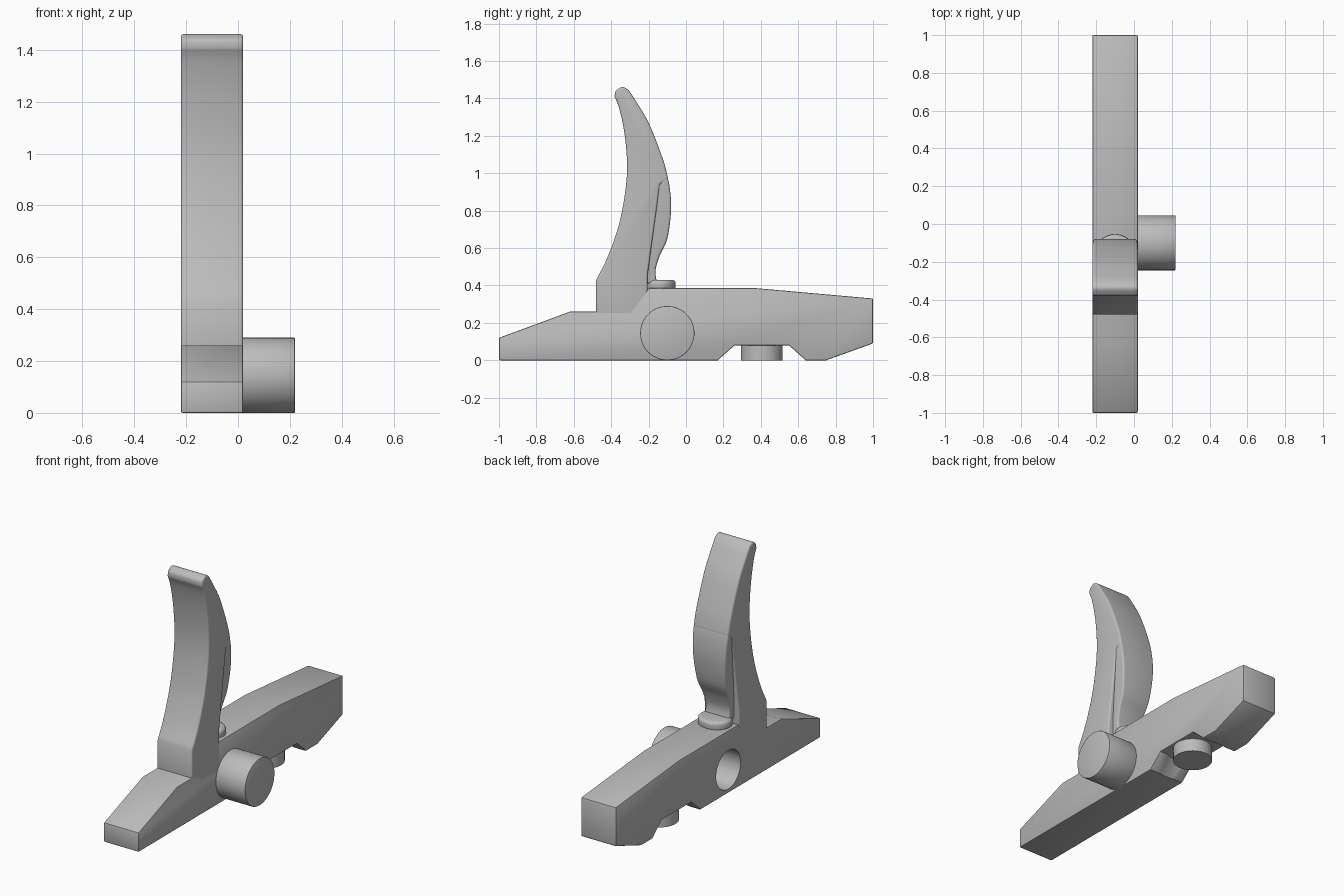
import bpy, bmesh, math
from mathutils import Vector, Matrix

if "Cube" in bpy.data.objects:
    bpy.data.objects.remove(bpy.data.objects["Cube"])

MID, HALF = -0.1, 0.12      # centre and half width of the slab in x

grey = bpy.data.materials.new("plain grey")
grey.use_nodes = True
grey.diffuse_color = (0.5, 0.5, 0.5, 1)
grey.node_tree.nodes["Principled BSDF"].inputs["Base Color"].default_value = (0.5, 0.5, 0.5, 1)


def make(name, bm):
    bmesh.ops.recalc_face_normals(bm, faces=bm.faces)
    mesh = bpy.data.meshes.new(name)
    bm.to_mesh(mesh)
    bm.free()
    mesh.materials.append(grey)
    ob = bpy.data.objects.new(name, mesh)
    bpy.context.collection.objects.link(ob)
    return ob


def slab(name, profile):
    """Extrude a side profile of (y, z) points across the width."""
    bm = bmesh.new()
    face = bm.faces.new([bm.verts.new((MID - HALF, y, z)) for y, z in profile])
    ext = bmesh.ops.extrude_face_region(bm, geom=[face])
    verts = [v for v in ext["geom"] if isinstance(v, bmesh.types.BMVert)]
    bmesh.ops.translate(bm, verts=verts, vec=(2 * HALF, 0, 0))
    return make(name, bm)


def cone(name, r1, r2, depth, centre, sideways=False, stretch=1):
    bm = bmesh.new()
    bmesh.ops.create_cone(bm, cap_ends=True, segments=64, radius1=r1, radius2=r2, depth=depth)
    turn = Matrix.Rotation(math.pi / 2, 4, "Y") if sideways else Matrix.Diagonal((stretch, 1, 1, 1))
    bm.transform(Matrix.Translation(centre) @ turn)
    return make(name, bm)


def spline(points, steps=5):
    """Smooth curve through the points."""
    p = [Vector(q) for q in points]
    p = [2 * p[0] - p[1]] + p + [2 * p[-1] - p[-2]]
    out = []
    for a, b, c, d in zip(p, p[1:], p[2:], p[3:]):
        for i in range(steps):
            t = i / steps
            out.append(0.5 * (2 * b + (c - a) * t + (2 * a - 5 * b + 4 * c - d) * t * t
                              + (3 * b - a - 3 * c + d) * t ** 3))
    return out + [p[-2]]


def activate(ob):
    bpy.ops.object.select_all(action="DESELECT")
    ob.select_set(True)
    bpy.context.view_layer.objects.active = ob


def cut(ob, cutter):
    mod = ob.modifiers.new("cut", "BOOLEAN")
    mod.operation, mod.solver, mod.object = "DIFFERENCE", "EXACT", cutter
    activate(ob)
    bpy.ops.object.modifier_apply(modifier=mod.name)
    bpy.data.objects.remove(cutter)


def finish(ob, width=0, segments=3, angle=40):
    activate(ob)
    if width:
        mod = ob.modifiers.new("rounding", "BEVEL")
        mod.width, mod.segments = width, segments
        mod.limit_method, mod.angle_limit = "ANGLE", math.radians(angle)
        bpy.ops.object.modifier_apply(modifier=mod.name)
    bpy.ops.object.shade_smooth_by_angle(angle=math.radians(32))


# Base bar with chamfered ends and a notch underneath
base = slab("base_bar", [(-1, 0), (-1, .12), (-.62, .26), (-.3, .26), (-.2, .385), (.38, .385),
                         (1, .33), (1, .09), (.75, 0), (.64, 0), (.55, .08), (.26, .08), (.17, 0)])
finish(base, 0.007, 2, 50)
cut(base, cone("recess_cutter", .27, .16, .11, (MID, .405, .025)))
cut(base, cone("socket_cutter", .12, .12, .4, (MID - HALF, -.1, .145), True))
finish(base)

# Side pin and bottom button
finish(cone("side_pin", .145, .145, .22, (.11, -.1, .145), True), 0.004, 2)
finish(cone("bottom_button", .112, .112, .1, (MID, .405, .05)))

# Curved lever: front curve, rounded tip, back curve, straight seam to the foot
front = spline([(-.48, .43), (-.42, .55), (-.36, .72), (-.325, .9), (-.315, 1.05),
                (-.33, 1.22), (-.358, 1.35), (-.382, 1.41)])
tip = spline([(-.378, 1.44), (-.34, 1.461), (-.307, 1.445)], 4)
back = spline([(-.28, 1.405), (-.2, 1.27), (-.125, 1.08), (-.095, .97)])
lever = slab("lever", [(-.48, .2)] + front + tip + back + [(-.14, .94), (-.205, .46), (-.205, .2)])
finish(lever, 0.025, 4, 45)

# Rear pad, narrowing toward the neck
curve = spline([(-.115, 1.04), (-.088, .93), (-.08, .8), (-.1, .65), (-.14, .56), (-.163, .48), (-.155, .41)])
pad = slab("lever_pad", [(-.24, 1.04)] + curve + [(-.24, .41)])
for v in pad.data.vertices:
    drop = min(1, max(0, (.98 - v.co.z) / .5))
    v.co.x = MID + (v.co.x - MID) * (1 - .3 * drop ** 1.5)
finish(pad, 0.025, 4, 45)

# Rounded foot under the pad
finish(cone("lever_foot", .088, .088, .06, (MID, -.143, .4), stretch=1.15), 0.02, 4)
